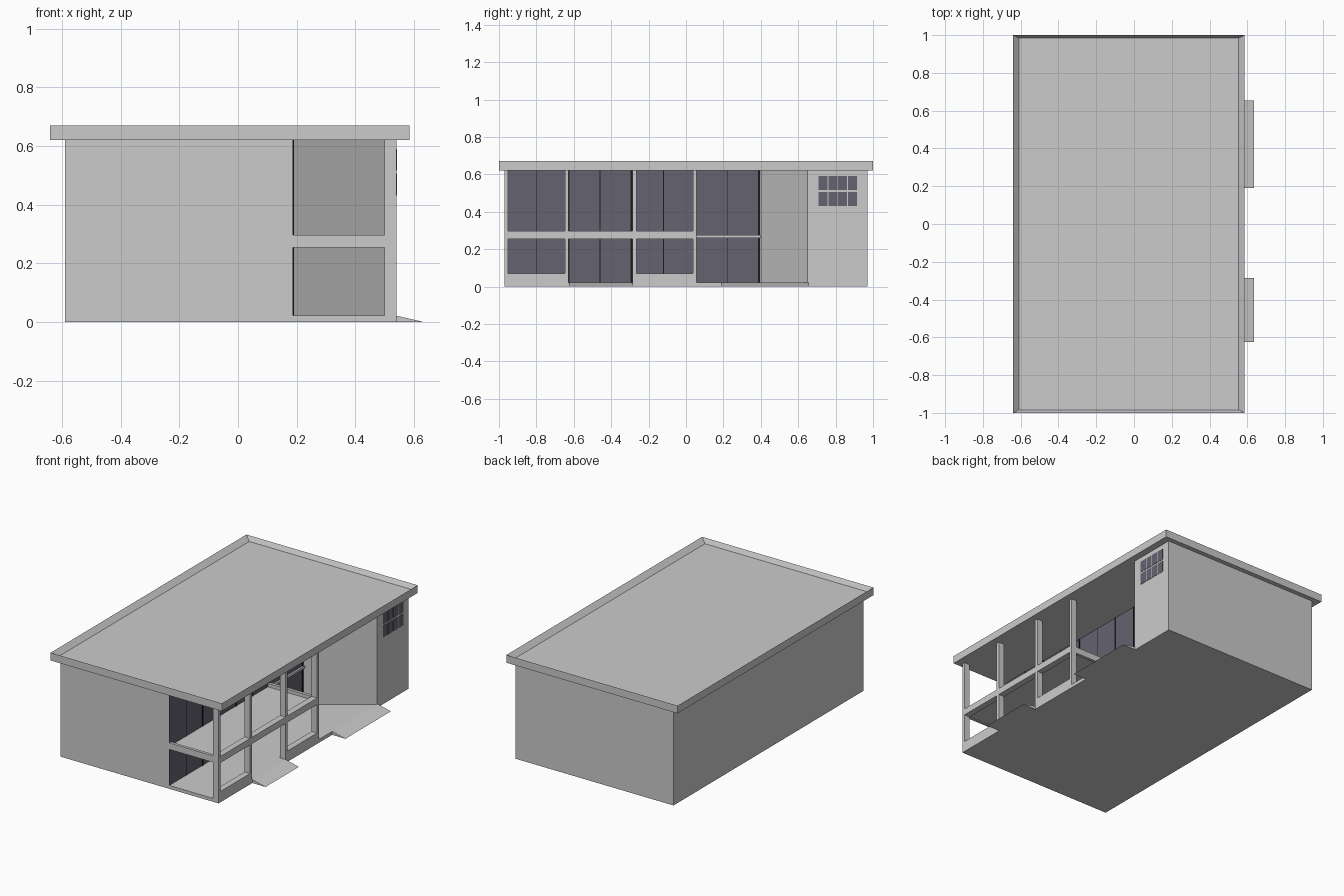
import bpy, bmesh

if "Cube" in bpy.data.objects:
    bpy.data.objects.remove(bpy.data.objects["Cube"])


def material(name, rgb):
    m = bpy.data.materials.new(name)
    m.diffuse_color = (*rgb, 1)
    m.use_nodes = True
    m.node_tree.nodes["Principled BSDF"].inputs["Base Color"].default_value = m.diffuse_color
    return m


glass = material("glass", (0.13, 0.125, 0.16))
black = material("black_frame", (0.01, 0.01, 0.012))


def finish(name, bm, mat=None):
    bmesh.ops.recalc_face_normals(bm, faces=bm.faces[:])
    me = bpy.data.meshes.new(name)
    bm.to_mesh(me)
    bm.free()
    ob = bpy.data.objects.new(name, me)
    bpy.context.collection.objects.link(ob)
    if mat:
        me.materials.append(mat)
    return ob


def extrude(name, pts, vec, mat=None):
    """Extrude a flat 3D outline along a vector."""
    bm = bmesh.new()
    face = bm.faces.new([bm.verts.new(p) for p in pts])
    res = bmesh.ops.extrude_face_region(bm, geom=[face], use_keep_orig=True)
    new = [g for g in res["geom"] if isinstance(g, bmesh.types.BMVert)]
    bmesh.ops.translate(bm, verts=new, vec=vec)
    return finish(name, bm, mat)


def box(name, x0, x1, y0, y1, z0, z1, mat=None):
    pts = [(x0, y0, z0), (x1, y0, z0), (x1, y1, z0), (x0, y1, z0)]
    return extrude(name, pts, (0, 0, z1 - z0), mat)


L, W, R, F, B = -0.59, 0.185, 0.54, -0.97, 0.97  # left, recess wall, right, front, back
IN = 0.50                                        # inner side of the arcade frame
TOP = 0.62

# Main body with the slanted entrance wall
plan = [(L, F), (W, F), (W, 0.40), (R, 0.65), (R, B), (L, B)]
extrude("main_walls", [(x, y, 0) for x, y in plan], (0, 0, TOP))

# Terrace floor filling the recess
floor = [(W, F), (R, F), (R, 0.65), (W, 0.40)]
extrude("terrace_floor", [(x, y, 0) for x, y in floor], (0, 0, 0.022))

# Flat roof with a raised rim
bm = bmesh.new()
bmesh.ops.create_cube(bm, size=1)
for v in bm.verts:
    v.co.x = 0.585 if v.co.x > 0 else -0.64
    v.co.y = 1 if v.co.y > 0 else -1
    v.co.z = 0.67 if v.co.z > 0 else TOP
bm.normal_update()
top = max(bm.faces, key=lambda f: f.calc_center_median().z)
bmesh.ops.inset_region(bm, faces=[top], thickness=0.045)
for v in top.verts:
    v.co.z -= 0.03
    v.co.y *= 0.97 / 0.955
finish("roof", bm)

# Arcade columns
columns = [(F, -0.951), (-0.648, -0.628), (-0.286, -0.264), (0.037, 0.057)]
for i, (y0, y1) in enumerate(columns):
    box(f"column_{i + 1}", IN, R, y0, y1, 0.022, TOP)

# Low sills in the first and third bay
for i in (0, 2):
    box(f"sill_{i + 1}", IN, R, columns[i][1], columns[i + 1][0], 0.022, 0.07)

# Balcony slab and the beam round its three open sides
box("balcony_slab", W, IN, -0.951, 0.037, 0.26, 0.275)
box("side_beam", IN, R + 0.0005, F, 0.057, 0.255, 0.297)
box("front_beam", W, IN, F, -0.951, 0.255, 0.297)
box("rear_beam", W, IN, 0.037, 0.057, 0.255, 0.297)
box("floor_band", W, W + 0.015, 0.057, 0.40, 0.26, 0.275)

# Glazing of both storeys, two panes per bay
pitch = 0.17
for s, (z0, z1) in enumerate([(0.022, 0.26), (0.275, TOP)]):
    box(f"glazing_{s + 1}", W, W + 0.003, F + 0.001, 0.39, z0, z1, glass)
    for i in range(1, 9):
        y = F + i * pitch
        w = 0.006 if i % 2 == 0 else 0.002
        box(f"mullion_{s + 1}_{i}", W, W + 0.006, y - w, y + w, z0, z1, black)

# High window: two rows of four small panes
for r in range(2):
    for c in range(4):
        y, z = 0.709 + c * 0.0525, 0.432 + r * 0.084
        box(f"high_pane_{r}_{c}", R - 0.001, R + 0.002, y, y + 0.048, z, z + 0.074, glass)

# Entrance ramps
for i, (y0, y1) in enumerate([(-0.625, -0.285), (0.19, 0.655)]):
    extrude(f"ramp_{i + 1}", [(R, y0, 0), (0.635, y0, 0), (R, y0, 0.022)], (0, y1 - y0, 0))
